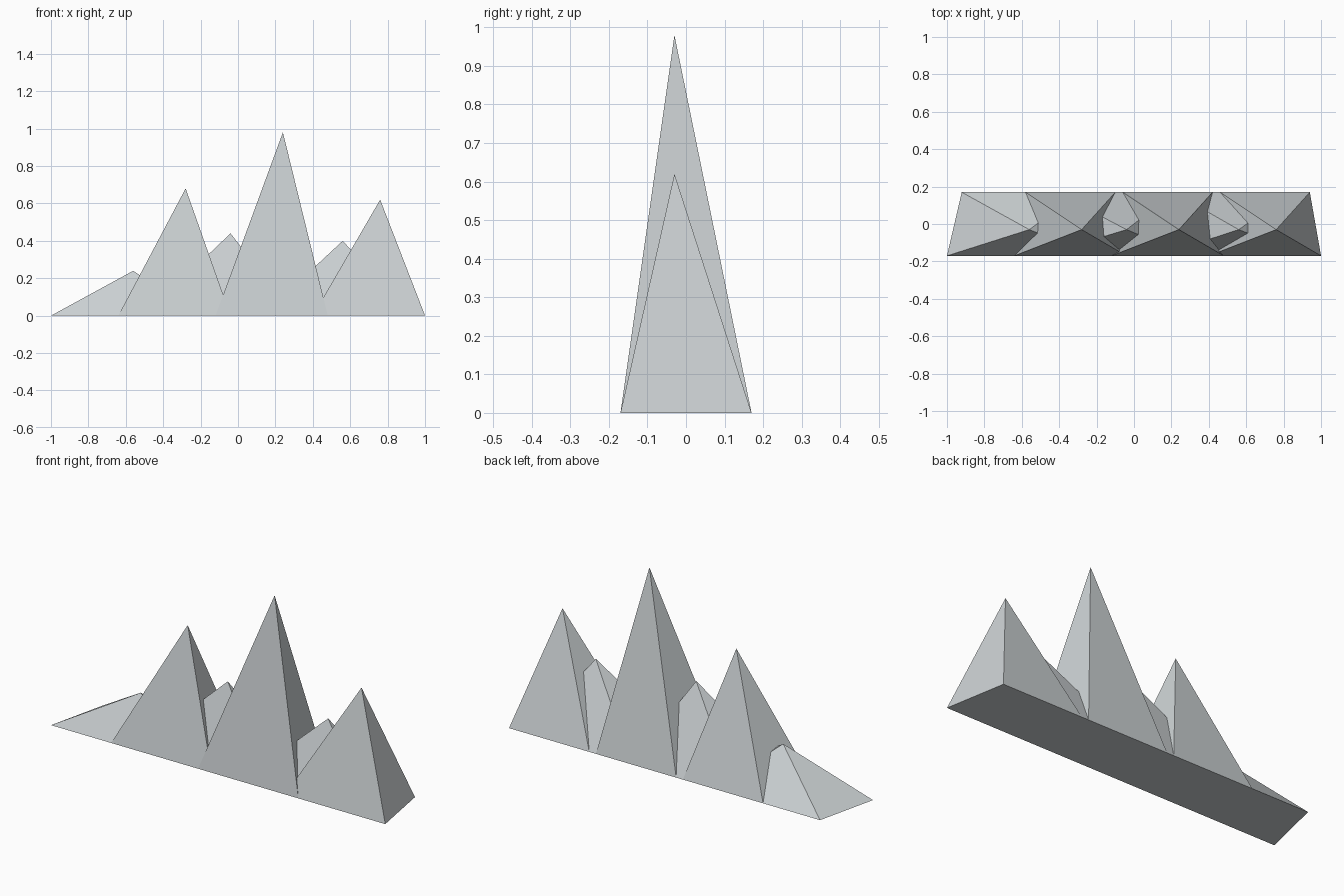
import bpy
import bmesh

if "Cube" in bpy.data.objects:
    bpy.data.objects.remove(bpy.data.objects["Cube"])

DEPTH = 0.17      # half depth of the range
APEX_Y = -0.03    # all summits lie slightly towards the front
TAPER = 0.1       # each side is drawn in by this share of the width at the back

rock = bpy.data.materials.new("light grey rock")
rock.diffuse_color = (0.60, 0.635, 0.65, 1)
rock.use_nodes = True
rock.node_tree.nodes["Principled BSDF"].inputs["Base Color"].default_value = rock.diffuse_color


def peak(name, left, right, apex_x, height):
    """Four-sided peak on a trapezoid base that narrows towards the back."""
    inset = (right - left) * TAPER
    bm = bmesh.new()
    base = [bm.verts.new(p) for p in (
        (left, -DEPTH, 0), (right, -DEPTH, 0),
        (right - inset, DEPTH, 0), (left + inset, DEPTH, 0))]
    tip = bm.verts.new((apex_x, APEX_Y, height))
    bm.faces.new(base[::-1])
    for i in range(4):
        bm.faces.new((base[i], base[(i + 1) % 4], tip))
    mesh = bpy.data.meshes.new(name)
    bm.to_mesh(mesh)
    bm.free()
    mesh.materials.append(rock)
    obj = bpy.data.objects.new(name, mesh)
    bpy.context.collection.objects.link(obj)


# Tall peaks
peak("left_peak", -0.64, -0.04, -0.28, 0.68)
peak("main_peak", -0.12, 0.48, 0.24, 0.98)
peak("right_peak", 0.40, 1.00, 0.76, 0.62)

# Low, wide foothills filling the gaps
peak("left_foothill", -1.00, -0.21, -0.56, 0.24)
peak("middle_foothill", -0.50, 0.30, -0.04, 0.44)
peak("right_foothill", 0.13, 0.92, 0.56, 0.40)
